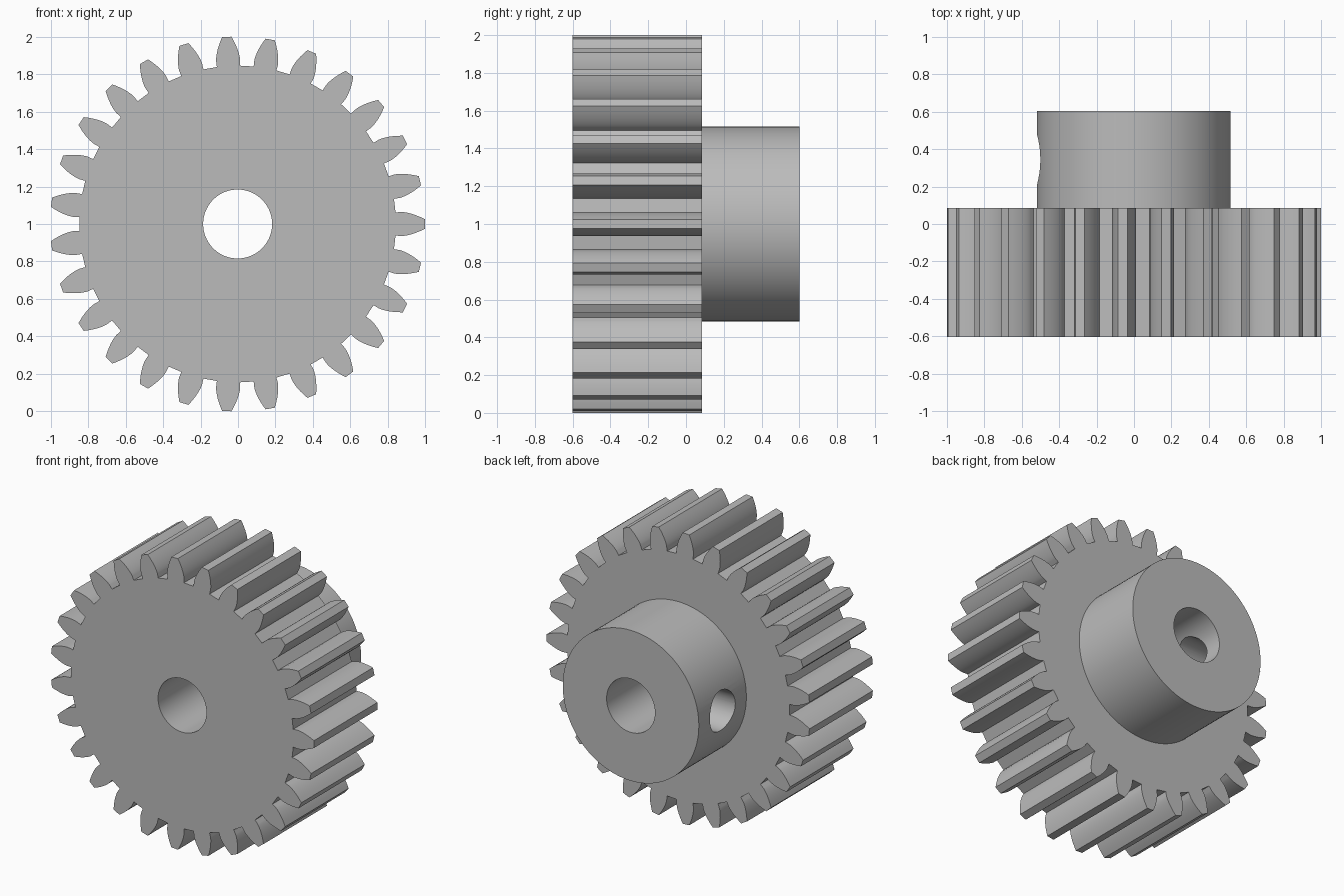
import bpy
import bmesh
from math import pi, sin, cos, tan, acos, radians
from mathutils import Matrix, Vector

cube = bpy.data.objects.get("Cube")
if cube:
    bpy.data.objects.remove(cube, do_unlink=True)

# Main dimensions
TEETH = 27
TIP = 1.0005
MODULE = 2 * TIP / (TEETH + 2)
PITCH = MODULE * TEETH / 2
ROOT = PITCH - 1.25 * MODULE
BASE = PITCH * cos(radians(20))
FRONT, STEP, BACK = -0.602, 0.086, 0.602
HUB_R, BORE_R, SCREW_R = 0.517, 0.184, 0.138
CENTRE = Vector((-0.002, 0, 1))

steel = bpy.data.materials.new("plain grey steel")
steel.use_nodes = True
GREY = (0.5, 0.5, 0.5, 1)
steel.diffuse_color = GREY
steel.node_tree.nodes["Principled BSDF"].inputs["Base Color"].default_value = GREY


def finish(bm, name):
    bmesh.ops.recalc_face_normals(bm, faces=bm.faces)
    mesh = bpy.data.meshes.new(name)
    bm.to_mesh(mesh)
    bm.free()
    mesh.materials.append(steel)
    obj = bpy.data.objects.new(name, mesh)
    bpy.context.collection.objects.link(obj)
    return obj


def cylinder(name, radius, start, end, sides=96):
    """Closed cylinder between two points."""
    axis = end - start
    turn = axis.to_track_quat('Z', 'Y').to_matrix().to_4x4()
    bm = bmesh.new()
    bmesh.ops.create_cone(bm, cap_ends=True, segments=sides, radius1=radius,
                          radius2=radius, depth=axis.length,
                          matrix=Matrix.Translation((start + end) / 2) @ turn)
    return finish(bm, name)


def involute(angle):
    return tan(angle) - angle


def half_angle(r):
    """Half the angular thickness of a tooth at radius r."""
    a = acos(min(1, BASE / max(r, BASE)))
    return pi / (2 * TEETH) + involute(radians(20)) - involute(a)


def combine(obj, tool, operation):
    mod = obj.modifiers.new(tool.name, 'BOOLEAN')
    mod.operation = operation
    mod.solver = 'EXACT'
    mod.object = tool
    bpy.ops.object.select_all(action='DESELECT')
    bpy.context.view_layer.objects.active = obj
    obj.select_set(True)
    bpy.ops.object.modifier_apply(modifier=mod.name)
    bpy.data.objects.remove(tool, do_unlink=True)


# Toothed wheel: involute flanks above the base circle, radial below
STEPS = 8
flank = [ROOT] + [BASE + (TIP - BASE) * (i / STEPS) ** 1.5 for i in range(STEPS + 1)]
tooth = [(r, -half_angle(r)) for r in flank] + [(r, half_angle(r)) for r in reversed(flank)]
bm = bmesh.new()
ring = []
for n in range(TEETH):
    for r, a in tooth:
        t = a + n * 2 * pi / TEETH
        ring.append(bm.verts.new(CENTRE + Vector((r * cos(t), FRONT, r * sin(t)))))
face = bm.faces.new(ring)
extruded = bmesh.ops.extrude_face_region(bm, geom=[face], use_keep_orig=True)
bmesh.ops.translate(bm, vec=(0, STEP - FRONT, 0),
                    verts=[g for g in extruded["geom"] if isinstance(g, bmesh.types.BMVert)])
gear = finish(bm, "spur_gear")

# Hub, shaft bore and the set screw hole through one wall of the hub
along = Vector((0, 1, 0))
combine(gear, cylinder("hub", HUB_R, CENTRE + along * (STEP - 0.2), CENTRE + along * BACK), 'UNION')
combine(gear, cylinder("bore", BORE_R, CENTRE - along, CENTRE + along), 'DIFFERENCE')
screw = CENTRE + along * (STEP + BACK) / 2
combine(gear, cylinder("screw_hole", SCREW_R, screw + Vector((-0.7, 0, 0)), screw, 64), 'DIFFERENCE')

bpy.ops.object.select_all(action='DESELECT')
bpy.context.view_layer.objects.active = gear
gear.select_set(True)
bpy.ops.object.shade_smooth_by_angle(angle=radians(30))
